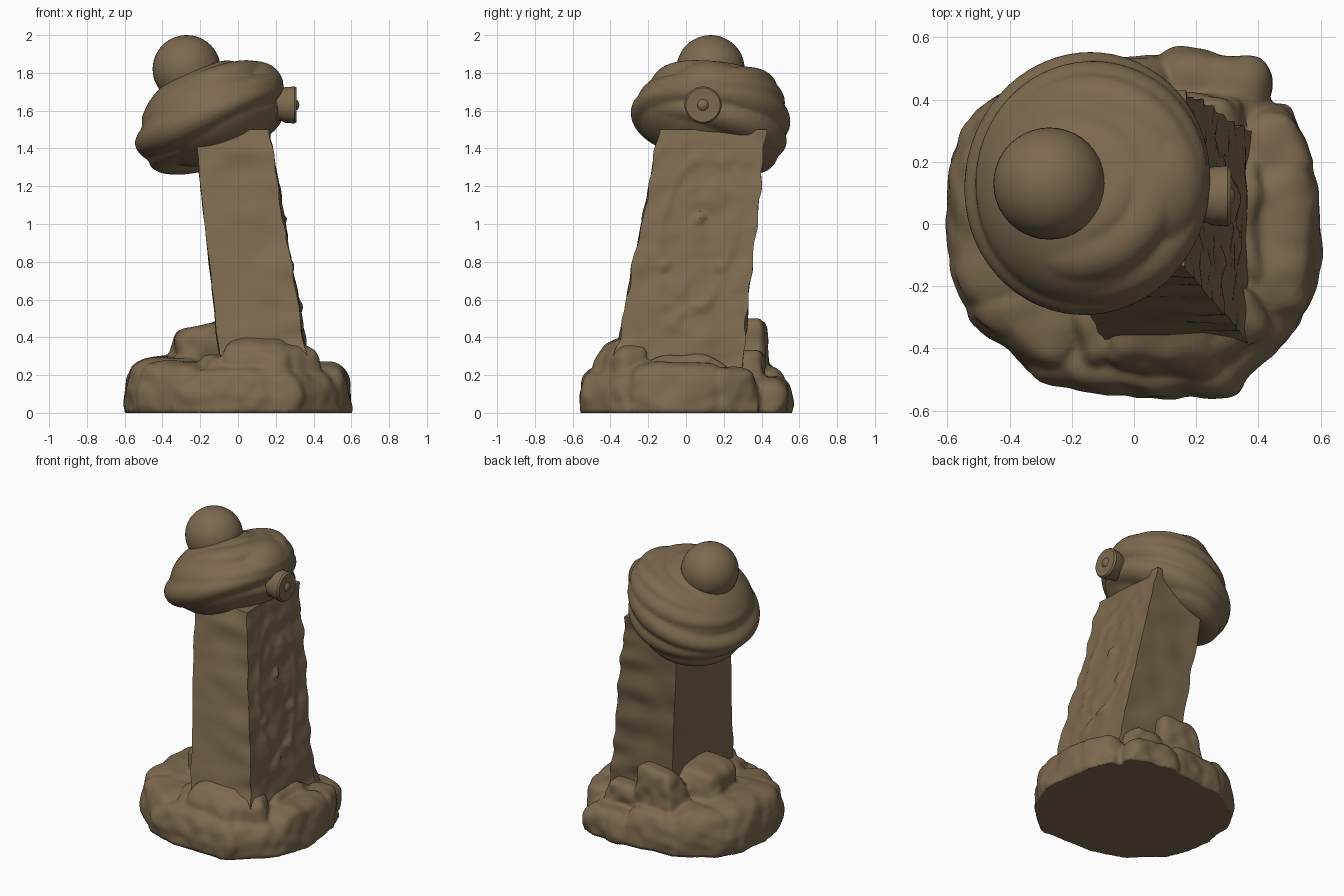
import bpy, bmesh, math
from mathutils import Vector, Matrix, noise

if "Cube" in bpy.data.objects:
    bpy.data.objects.remove(bpy.data.objects["Cube"])

mat = bpy.data.materials.new("brown clay")
mat.diffuse_color = (0.205, 0.142, 0.078, 1)
mat.use_nodes = True
mat.node_tree.nodes["Principled BSDF"].inputs["Base Color"].default_value = mat.diffuse_color


def finish(name, bm, voxel=0, smooth=0, angle=35):
    """Turn a bmesh into a named object, optionally fusing its pieces."""
    bmesh.ops.recalc_face_normals(bm, faces=bm.faces)
    me = bpy.data.meshes.new(name)
    bm.to_mesh(me)
    bm.free()
    me.materials.append(mat)
    ob = bpy.data.objects.new(name, me)
    bpy.context.collection.objects.link(ob)
    bpy.ops.object.select_all(action='DESELECT')
    ob.select_set(True)
    bpy.context.view_layer.objects.active = ob
    if voxel:
        m = ob.modifiers.new("fuse", 'REMESH')
        m.mode, m.voxel_size = 'VOXEL', voxel
        s = ob.modifiers.new("soften", 'SMOOTH')
        s.factor, s.iterations = 0.5, smooth
        for mod in ("fuse", "soften"):
            bpy.ops.object.modifier_apply(modifier=mod)
    bpy.ops.object.shade_smooth_by_angle(angle=math.radians(angle))
    return ob


def rock(bm, x, y, sx, sy, top, yaw=0, p=3.5, tilt=(0, 0)):
    """Chipped block with a flat underside, sloping top and lumpy skin."""
    rot = Matrix.Rotation(math.radians(yaw), 3, 'Z')
    bottom = -0.07
    half = (top - bottom) / 2
    for v in bmesh.ops.create_icosphere(bm, subdivisions=5, radius=1)["verts"]:
        d = v.co.normalized()
        d /= sum(abs(c) ** p for c in d) ** (1 / p)
        taper = 1 - 0.10 * max(0, d.z)
        q = rot @ Vector((d.x * sx * taper, d.y * sy * taper, 0))
        up = (d.z + 1) / 2
        z = bottom + half * (d.z + 1) + up * (q.x * tilt[0] + q.y * tilt[1])
        co = Vector((x + q.x, y + q.y, z))
        n = noise.noise(co * 6) + 0.5 * noise.noise(co * 14)
        v.co = co + Vector((d.x, d.y, 0.6 * up * d.z)) * 0.024 * n
        v.co.z = max(0, v.co.z)


# Rocky base: broad foot, outer boulders and upper ledges
bm = bmesh.new()
for r in [
    (0.0, 0.0, 0.50, 0.46, 0.22, 0, 2.3),
    (-0.36, 0.03, 0.235, 0.32, 0.30, 0, 4),
    (-0.30, -0.27, 0.21, 0.17, 0.27, -38, 4),
    (0.02, -0.37, 0.36, 0.185, 0.24, -3, 4),
    (0.29, -0.31, 0.23, 0.19, 0.22, 42, 4),
    (0.41, -0.04, 0.185, 0.29, 0.27, 0, 3.5),
    (0.40, 0.22, 0.16, 0.15, 0.24, 20, 4),
    (0.25, 0.41, 0.19, 0.135, 0.20, -10, 4),
    (-0.08, 0.38, 0.22, 0.15, 0.25, 8, 4),
    (-0.33, 0.29, 0.19, 0.16, 0.28, 38, 4),
]:
    rock(bm, *r)
rock(bm, -0.20, 0.06, 0.15, 0.19, 0.46, 8, 6, tilt=(0.2, 0))
rock(bm, -0.05, 0.34, 0.16, 0.10, 0.49, -8, 5, tilt=(0.15, 0.1))
rock(bm, 0.22, 0.33, 0.15, 0.10, 0.33, 5, 4)
rock(bm, 0.10, -0.36, 0.21, 0.12, 0.39, -6, 5, tilt=(0, 0.4))
rock(bm, 0.28, -0.33, 0.15, 0.11, 0.37, 30, 4, tilt=(-0.2, 0.2))
rock(bm, -0.10, -0.33, 0.11, 0.13, 0.31, 20, 4)
rock(bm, 0.35, 0.0, 0.09, 0.27, 0.31, 0, 3)
base = finish("rock_base", bm, 0.013, 2, 40)
for v in base.data.vertices:
    if v.co.z < 0.012:
        v.co.z = 0


# Leaning column with weathered corners and a carved right face
def relief(u, z):
    """Carving height: oval ring, boss, two round studs, leaf rosettes."""
    def bump(du, dz, r):
        return max(0, 1 - math.hypot(u - du, z - dz) / r) ** 0.6
    e = math.hypot(u / 0.20, (z - 0.95) / 0.42)
    h = 0.008 * math.exp(-((e - 1) / 0.09) ** 2)
    h += 0.026 * bump(0.0, 1.03, 0.035)
    h += 0.020 * (bump(-0.15, 0.78, 0.04) + bump(0.15, 0.78, 0.04))
    a, r = math.atan2(z - 0.57, u), math.hypot(u, z - 0.57)
    if r < 0.15:
        h += 0.014 * max(0, math.cos(3 * a)) * math.sin(math.pi * r / 0.15)
    a, r = math.atan2(z - 1.2, u), math.hypot(u, z - 1.2)
    if r < 0.13:
        h += 0.010 * max(0, math.cos(2 * a)) * math.sin(math.pi * r / 0.13)
    return h


bm = bmesh.new()
N, ROWS = 30, 110
rows = []
for j in range(ROWS + 1):
    z = 0.1 + 1.4 * j / ROWS
    t = z - 0.4
    cx, cy = 0.118 - 0.138 * t, -0.022 + 0.148 * t
    hx, hy = 0.228 - 0.03 * t, 0.333 - 0.05 * t
    row = []
    for side in range(4):
        for i in range(N):
            s = 2 * i / N - 1
            a, b = [(1, s), (-s, 1), (-1, -s), (s, -1)][side]
            co = Vector((cx + a * hx, cy + b * hy, z))
            # chipped bands run around the two right corners
            chip = noise.noise(Vector((b * 1.5, a, z * 9))) * 0.02
            co.y += b * chip * (0.6 + 0.4 * a)
            if a > 0:
                co.x += a ** 6 * (chip * 0.4 + 0.008 * noise.noise(co * 12))
            if side == 0:
                co.x += relief(b * hy, z) * (1 - s ** 8)
            co += Vector((a, b, 0)) * 0.008 * noise.noise(co * 6)
            row.append(bm.verts.new(co))
    rows.append(row)
M = 4 * N
for lo, hi in zip(rows, rows[1:]):
    for i in range(M):
        k = (i + 1) % M
        bm.faces.new((lo[i], lo[k], hi[k], hi[i]))
bm.faces.new(rows[0][::-1])
bm.faces.new(rows[-1])
finish("column", bm, angle=40)


# Tilted turban: a core with overlapping cloth wraps
def frame(center, axis):
    q = Vector((0, 0, 1)).rotation_difference(Vector(axis).normalized())
    return Matrix.Translation(center) @ q.to_matrix().to_4x4()


def wrap(bm, center, axis, major, w, h):
    """Flattened ring of cloth with a slowly varying width."""
    mtx = frame(center, axis)
    n, m = 72, 20
    g = []
    for i in range(n):
        a = math.tau * i / n
        k = 1 + 0.15 * math.sin(2 * a + major * 20)
        g.append([bm.verts.new(mtx @ Vector((
            (major + w * math.cos(b)) * math.cos(a),
            (major + w * math.cos(b)) * math.sin(a),
            h * k * math.sin(b)))) for b in [math.tau * j / m for j in range(m)]])
    for i in range(n):
        for j in range(m):
            i2, j2 = (i + 1) % n, (j + 1) % m
            bm.faces.new((g[i][j], g[i2][j], g[i2][j2], g[i][j2]))


bm = bmesh.new()
core = frame((-0.145, 0.13, 1.58), (-0.34, 0.12, 1)) @ Matrix.Diagonal((0.375, 0.395, 0.26, 1))
bmesh.ops.create_icosphere(bm, subdivisions=5, radius=1, matrix=core)
for w in [
    ((-0.15, 0.13, 1.565), (-0.42, 0.08, 1), 0.30, 0.125, 0.09),
    ((-0.135, 0.135, 1.65), (-0.30, 0.02, 1), 0.28, 0.11, 0.085),
    ((-0.145, 0.14, 1.50), (-0.28, 0.20, 1), 0.29, 0.11, 0.085),
    ((-0.16, 0.165, 1.43), (-0.36, 0.24, 1), 0.23, 0.10, 0.075),
    ((-0.165, 0.13, 1.71), (-0.40, 0.06, 1), 0.22, 0.10, 0.08),
    ((-0.12, 0.13, 1.66), (-0.36, -0.22, 1), 0.25, 0.11, 0.07),
    ((-0.19, 0.13, 1.75), (-0.42, 0.15, 1), 0.13, 0.09, 0.05),
]:
    wrap(bm, *w)
# gathered cloth behind the jewel
lump = frame((0.06, 0.13, 1.72), (-0.3, 0, 1)) @ Matrix.Diagonal((0.18, 0.21, 0.14, 1))
bmesh.ops.create_icosphere(bm, subdivisions=4, radius=1, matrix=lump)
finish("turban", bm, 0.013, 2, 50)

# Ball on top of the turban
bm = bmesh.new()
bmesh.ops.create_uvsphere(bm, u_segments=40, v_segments=24, radius=0.18,
                          matrix=Matrix.Translation((-0.272, 0.13, 1.82)))
finish("top_ball", bm, angle=60)

# Round jewel on the right side, lathed along x with a small centre stud
bm = bmesh.new()
profile = [(0.10, 0.0), (0.10, 0.12), (0.20, 0.085), (0.23, 0.085), (0.25, 0.094),
           (0.30, 0.098), (0.311, 0.09), (0.308, 0.03), (0.32, 0.02), (0.325, 0.0)]
pts = [bm.verts.new((x, 0.09 + r, 1.63)) for x, r in profile]
edges = [bm.edges.new(e) for e in zip(pts, pts[1:])]
bmesh.ops.spin(bm, geom=pts + edges, cent=(0, 0.09, 1.63), axis=(1, 0, 0),
               angle=math.tau, steps=40)
bmesh.ops.remove_doubles(bm, verts=bm.verts, dist=0.0005)
finish("side_jewel", bm, angle=40)
